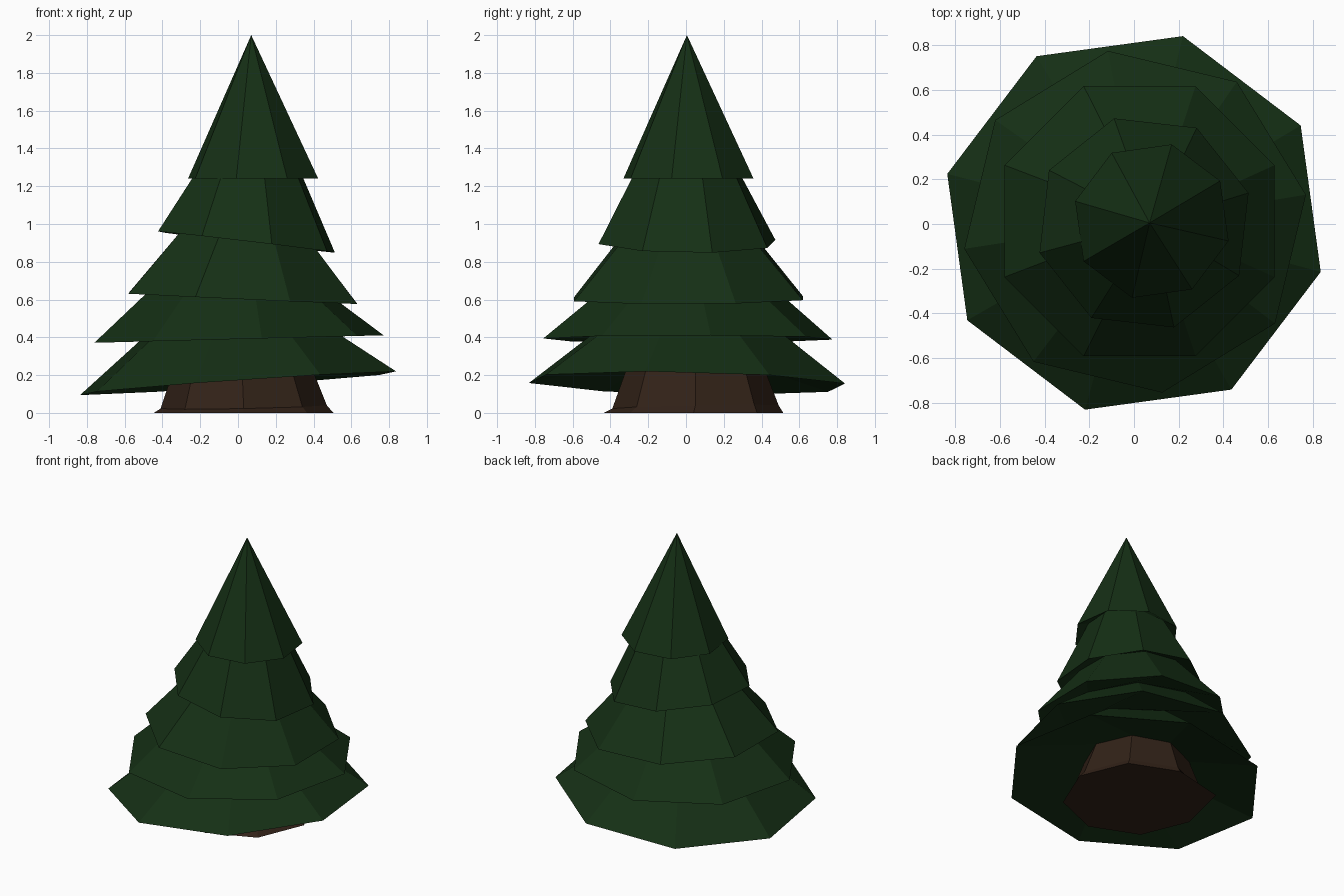
import bpy, bmesh
from math import cos, sin, radians

if "Cube" in bpy.data.objects:
    bpy.data.objects.remove(bpy.data.objects["Cube"])


def material(name, rgb):
    m = bpy.data.materials.new(name)
    m.diffuse_color = (*rgb, 1)
    m.use_nodes = True
    m.node_tree.nodes["Principled BSDF"].inputs["Base Color"].default_value = m.diffuse_color
    return m


GREEN = material("needles", (0.0075, 0.029, 0.0075))
BROWN = material("bark", (0.032, 0.016, 0.009))
FLAT = (0, 0)


def ring(bm, cx, cy, z, r, angle, plane):
    """Octagon at (cx, cy) on the plane z + sx*x + sy*y."""
    verts = []
    for i in range(8):
        a = radians(angle + 45 * i)
        x, y = cx + r * cos(a), cy + r * sin(a)
        verts.append(bm.verts.new((x, y, z + plane[0] * x + plane[1] * y)))
    return verts


def loft(name, rings, mat, tip=None, cap_bottom=False, root=None):
    """Join octagon rings in order; optionally close the bottom and add a point."""
    bm = bmesh.new()
    loops = [ring(bm, *r) for r in rings]
    if root:  # push one root corner outwards
        loops[0][root[0]].co.x += root[1]
        loops[0][root[0]].co.y += root[2]
    if cap_bottom:
        bm.faces.new(loops[0][::-1])
    for lo, hi in zip(loops, loops[1:]):
        for i in range(8):
            j = (i + 1) % 8
            bm.faces.new((lo[i], lo[j], hi[j], hi[i]))
    if tip:
        apex = bm.verts.new(tip)
        for i in range(8):
            bm.faces.new((loops[-1][i], loops[-1][(i + 1) % 8], apex))
    me = bpy.data.meshes.new(name)
    bm.to_mesh(me)
    bm.free()
    me.materials.append(mat)
    ob = bpy.data.objects.new(name, me)
    bpy.context.collection.objects.link(ob)


# Trunk with flared root collar, running up to the hollow under the branches
trunk_top = (0.02, 0.05, 0.275, 0.35, 0, (0.04, 0))
loft("trunk", [(0.03, 0.04, 0.0, 0.475, 0, FLAT),
               (0.03, 0.05, 0.03, 0.44, 0, (0.02, 0.02)),
               trunk_top], BROWN, cap_bottom=True, root=(3, -0.045, 0.05))

# Branch tiers: centre x, y, height, skirt radius, turn, tilt, neck x, radius, lift
tiers = [
    (0.0, 0.005, 0.157, 0.865, -14.7, (0.070, -0.02), 0.005, 0.555, 0.05),
    (0.005, 0.01, 0.391, 0.775, 9, (0.026, 0.0), 0.015, 0.52, 0.05),
    (0.025, 0.013, 0.606, 0.655, 22.5, (-0.045, 0.005), 0.05, 0.395, 0.06),
    (0.045, 0.005, 0.910, 0.487, 16, (-0.118, -0.01), 0.06, 0.305, 0.075),
    (0.08, 0.013, 1.242, 0.355, 30.5, FLAT, None, None, None),
]
rings = [trunk_top]
for n, (cx, cy, z, r, turn, tilt, nx, nr, lift) in enumerate(tiers):
    rings.append((cx, cy, z, r, turn, tilt))
    if nx is not None:
        # neck carries on up the slope into the hollow of the tier above
        up = tiers[n + 1]
        k = (r - nr) / (up[2] - z)
        rings.append((nx, cy, up[2] + lift, nr - k * lift, turn, up[5]))
loft("branches", rings, GREEN, tip=(0.07, 0.005, 2.0))
